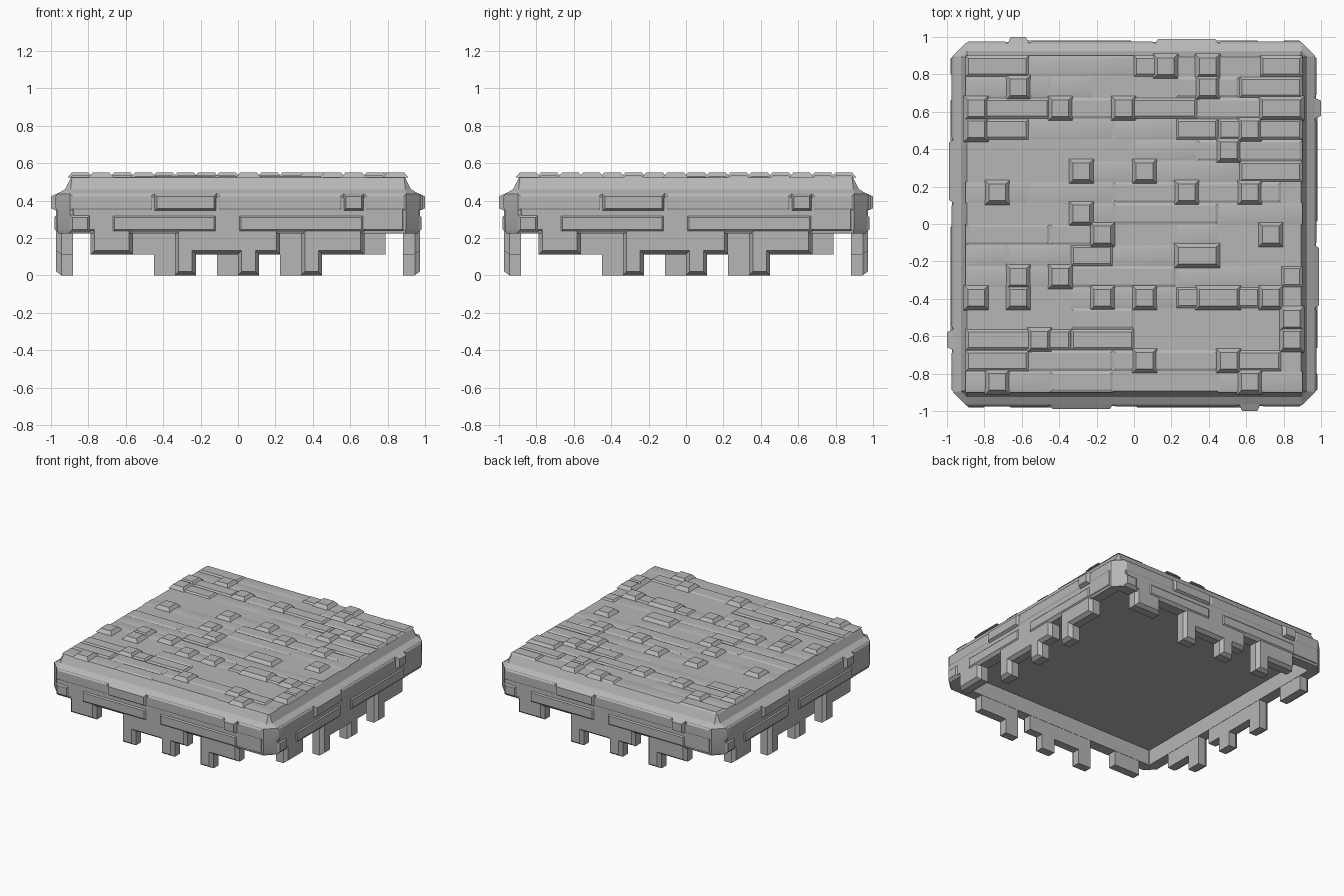
import bpy, bmesh, math, random
from mathutils import Matrix, Vector

cube = bpy.data.objects.get("Cube")
if cube:
    bpy.data.objects.remove(cube)

random.seed(4)
CELL = 0.1125          # the slab is sixteen cells wide
HALF = 8 * CELL
TOP = 0.524

stone = bpy.data.materials.new("stone_grey")
stone.use_nodes = True
GREY = (0.47, 0.47, 0.47, 1)
stone.diffuse_color = GREY
stone.node_tree.nodes["Principled BSDF"].inputs["Base Color"].default_value = GREY


def finish(bm, name):
    bmesh.ops.recalc_face_normals(bm, faces=bm.faces)
    mesh = bpy.data.meshes.new(name)
    bm.to_mesh(mesh)
    bm.free()
    mesh.materials.append(stone)
    obj = bpy.data.objects.new(name, mesh)
    bpy.context.collection.objects.link(obj)
    bpy.ops.object.select_all(action="DESELECT")
    obj.select_set(True)
    bpy.context.view_layer.objects.active = obj
    bpy.ops.object.shade_smooth_by_angle(angle=math.radians(20))


def loft(bm, rings):
    """Join equal rings of points and cap both ends."""
    rings = [[bm.verts.new(p) for p in ring] for ring in rings]
    bm.faces.new(rings[0][::-1])
    bm.faces.new(rings[-1])
    n = len(rings[0])
    for a, b in zip(rings, rings[1:]):
        for i in range(n):
            j = (i + 1) % n
            bm.faces.new((a[i], a[j], b[j], b[i]))


def plate(bm, x0, x1, y0, y1, low, high, inset, matrix=Matrix()):
    """Block tapered towards its outer face."""
    loft(bm, [[matrix @ Vector(p) for p in (
        (x0 + d, y0 + d, z), (x1 - d, y0 + d, z),
        (x1 - d, y1 - d, z), (x0 + d, y1 - d, z))]
        for z, d in ((low, 0), (high, inset))])


def octagon(half, cut, z):
    """Square with cut corners."""
    a = half - cut
    return [(half, -a, z), (half, a, z), (a, half, z), (-a, half, z),
            (-half, a, z), (-half, -a, z), (-a, -half, z), (a, -half, z)]


# Slab: recess underneath, outer wall, shelf, steep top edge
bm = bmesh.new()
loft(bm, [octagon(half, cut, z) for half, cut, z in (
    (0.88, 0.005, 0.345), (0.88, 0.005, 0.225), (0.962, 0.07, 0.225),
    (0.968, 0.07, 0.25), (0.968, 0.07, 0.435), (0.925, 0.03, 0.46),
    (0.893, 0.005, TOP))])
finish(bm, "slab")

# Top surface: low uneven strips, row by row
bm = bmesh.new()
for row in range(16):
    col = 0
    y = HALF - row * CELL
    while col < 16:
        end = min(16, col + random.randint(2, 5))
        if random.random() < 0.7:
            plate(bm, col * CELL - HALF, end * CELL - HALF, y - CELL, y,
                  TOP - 0.001, TOP + random.choice((0.003, 0.006, 0.01)), 0.014)
        col = end
finish(bm, "top_strips")

# Raised blocks on the top: row -> (first column, cells wide)
bumps = {0: [(9, 1), (11, 1)], 1: [(2, 1), (11, 1)], 2: [(0, 1), (7, 1), (4, 1), (14, 2)],
         3: [(0, 1), (13, 1)], 4: [(12, 1)], 5: [(5, 1), (8, 1)],
         6: [(13, 1), (1, 1), (10, 1)], 7: [(5, 1)], 8: [(6, 1), (14, 1)],
         9: [(10, 2)], 10: [(2, 1), (4, 1)],
         11: [(0, 1), (2, 1), (6, 1), (8, 1), (11, 2), (14, 1)],
         12: [(15, 1)], 13: [(15, 1), (3, 1)], 14: [(12, 1), (8, 1)],
         15: [(1, 1), (13, 1)]}
bm = bmesh.new()
for row, blocks in bumps.items():
    y = HALF - row * CELL
    for col, width in blocks:
        plate(bm, col * CELL - HALF - 0.012, (col + width) * CELL - HALF + 0.012,
              y - CELL - 0.012, y + 0.012, TOP - 0.002, 0.55, 0.024)
finish(bm, "top_blocks")

# Side walls: stepped hanging fringe, depth in cells below the wall for each column
fringe = "0110021121021100"
# Raised strips on each wall: first column, end column, row, outer distance
wall_strips = [(0, 1, 2, 0.982), (2, 7, 2, 0.98), (8, 14, 2, 0.98),
               (0, 4, 3, 0.976), (4, 7, 3, 0.99), (7, 13, 3, 0.976),
               (13, 14, 3, 1.0), (14, 16, 3, 0.976)]
stand = Matrix.Rotation(math.pi / 2, 4, "X")   # local z becomes the outward direction

for k, side in enumerate(("front", "right", "back", "left")):
    matrix = Matrix.Rotation(k * math.pi / 2, 4, "Z") @ stand
    outline = [(HALF, 0.435), (-HALF, 0.435)]
    for col, depth in enumerate(fringe):
        z = (2 - int(depth)) * CELL
        x = col * CELL - HALF
        if col == 0:
            outline.append((x, z))
        elif depth != fringe[col - 1]:
            outline += [(x, outline[-1][1]), (x, z)]
        if col == 15:
            outline.append((x + CELL, z))
    bm = bmesh.new()
    face = bm.faces.new([bm.verts.new((x, z, 0.882)) for x, z in outline])
    back = bmesh.ops.extrude_face_region(bm, geom=[face], use_keep_orig=True)
    outer = [f for f in back["geom"] if isinstance(f, bmesh.types.BMFace)]
    for v in outer[0].verts:
        v.co.z = 0.945
    bmesh.ops.recalc_face_normals(bm, faces=bm.faces)
    bmesh.ops.inset_region(bm, faces=outer, thickness=0.02, use_even_offset=True)
    for v in outer[0].verts:
        v.co.z = 0.972
    bm.transform(matrix)
    finish(bm, side + "_fringe")

    bm = bmesh.new()
    for start, end, row, out in wall_strips:
        plate(bm, start * CELL - HALF, end * CELL - HALF, row * CELL + 0.005,
              (row + 1) * CELL - 0.012, 0.965, out, 0.016, matrix)
    finish(bm, side + "_wall_strips")
